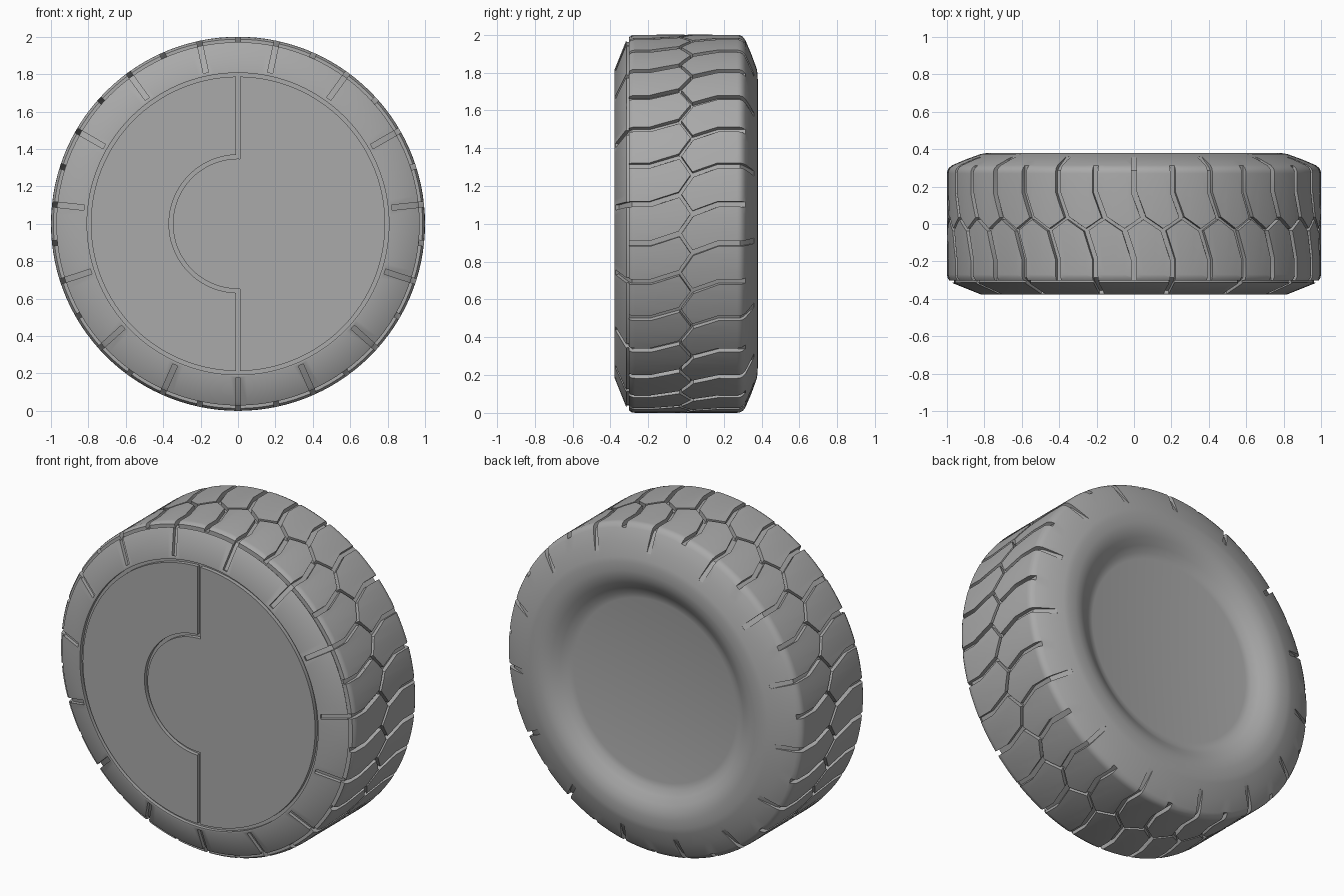
import bpy, bmesh
from math import sin, cos, radians, atan2, sqrt, pi
from mathutils import Vector

cube = bpy.data.objects.get("Cube")
if cube:
    bpy.data.objects.remove(cube)

rubber = bpy.data.materials.new("mid_grey")
rubber.use_nodes = True
GREY = (0.4, 0.4, 0.4, 1)
rubber.diffuse_color = GREY
rubber.node_tree.nodes["Principled BSDF"].inputs["Base Color"].default_value = GREY

CENTRE = Vector((0, 0, 1))
STEP = 12          # degrees between tread grooves
SWING = 3          # how far a groove leans by the time it reaches the middle


def make_object(name, bm):
    bmesh.ops.recalc_face_normals(bm, faces=bm.faces)
    mesh = bpy.data.meshes.new(name)
    bm.to_mesh(mesh)
    bm.free()
    mesh.materials.append(rubber)
    obj = bpy.data.objects.new(name, mesh)
    bpy.context.collection.objects.link(obj)
    return obj


def radial(deg):
    return Vector((sin(radians(deg)), 0, cos(radians(deg))))


def bridge(bm, rings, closed):
    """Skin a row of equal vertex loops; cap the ends when open."""
    n = len(rings[0])
    for i in range(len(rings) if closed else len(rings) - 1):
        a, b = rings[i], rings[(i + 1) % len(rings)]
        for j in range(n):
            k = (j + 1) % n
            bm.faces.new((a[j], a[k], b[k], b[j]))
    if not closed:
        bm.faces.new(rings[0])
        bm.faces.new(rings[-1])


def lathe(name, profile, segments):
    bm = bmesh.new()
    rings = [[bm.verts.new(CENTRE + radial(360 * i / segments) * r + Vector((0, y, 0)))
              for i in range(segments)] for r, y in profile]
    bridge(bm, rings, False)
    return make_object(name, bm)


def groove(bm, path, half_width, closed=False):
    """Box-section cutter along (degrees, y, radius, outward tilt, depth) points."""
    pos = [CENTRE + radial(a) * r + Vector((0, y, 0)) for a, y, r, _, _ in path]
    rings, n = [], len(path)
    for i, (a, y, r, tilt, depth) in enumerate(path):
        before = pos[(i - 1) % n] if closed or i else pos[i]
        after = pos[(i + 1) % n] if closed or i < n - 1 else pos[i]
        t = radians(tilt)
        normal = radial(a) * cos(t) + Vector((0, sin(t), 0))
        side = (after - before).cross(normal).normalized() * half_width
        up, down = pos[i] + normal * 0.05, pos[i] - normal * depth
        rings.append([bm.verts.new(p) for p in (up - side, up + side, down + side, down - side)])
    bridge(bm, rings, closed)


def cut(target, name, bm):
    cutter = make_object(name, bm)
    cutter.hide_render = True
    mod = target.modifiers.new(name, 'BOOLEAN')
    mod.operation, mod.solver, mod.object = 'DIFFERENCE', 'EXACT', cutter
    bpy.context.view_layer.objects.active = target
    bpy.ops.object.modifier_apply(modifier=mod.name)
    bpy.data.objects.remove(cutter)


# Tyre body: shallow seat in front, rounded dish behind
tyre = lathe("tyre", [
    (.807, -.355), (.807, -.377), (.815, -.378), (.965, -.318), (.985, -.305),
    (.997, -.287), (1, -.27), (1, 0), (1, .27), (.998, .285), (.99, .3),
    (.972, .314), (.9, .345), (.82, .374), (.79, .379), (.74, .38), (.70, .374),
    (.66, .356), (.62, .33), (.585, .307), (.55, .3)], 120)

# Tread grooves: every other one runs on over the sidewall
front, back, middle, edge = (bmesh.new() for _ in range(4))
zigzag = []
for i in range(360 // STEP):
    a = i * STEP
    path = [(a - SWING, -.03, 1, 0, .028), (a, -.19, 1, 0, .028), (a, -.285, 1, 0, .028)]
    if i % 2:
        path += [(a, -.32, .968, -50, .025), (a, -.372, .825, -68, .018)]
    else:
        path.append((a, -.308, 1, 0, .028))
    groove(front, path, .014)

    path = [(a + SWING, .03, 1, 0, .028), (a, .17, 1, 0, .028), (a, .285, 1, 0, .028)]
    if i % 2:
        path.append((a, .315, 1, 0, .028))
    else:
        path += [(a, .32, .968, 50, .022), (a, .36, .86, 68, .002)]
    groove(back, path, .014)
    zigzag += [(a - SWING, -.035, 1, 0, .026), (a + SWING, .035, 1, 0, .026)]
groove(middle, zigzag, .011, closed=True)

# Fine line around the front shoulder
groove(edge, [(3 * i + 1, -.308, .978, 0, .016) for i in range(120)], .006, closed=True)

for name, bm in (("front_grooves", front), ("back_grooves", back),
                 ("middle_groove", middle), ("shoulder_groove", edge)):
    cut(tyre, name, bm)


# Front cover: two interlocking plates with a narrow gap between them
def arc(r, x, side, steps=64):
    """Points from top to bottom along the given side, ending on the line x."""
    start = atan2(sqrt(r * r - x * x), x * side)
    return [(side * r * cos(start - 2 * start * i / steps),
             r * sin(start - 2 * start * i / steps)) for i in range(steps + 1)]


def plate(name, outline):
    bm = bmesh.new()
    rings = [[bm.verts.new(CENTRE + Vector((x, y, z))) for x, z in outline]
             for y in (-.378, -.35)]
    bridge(bm, rings, False)
    return make_object(name, bm)


GAP = .011
left_plate = plate("left_cover_plate", arc(.787, GAP, 1) + arc(.348, GAP, -1)[::-1])
right_plate = plate("right_cover_plate", arc(.787, -GAP, -1) + arc(.369, -GAP, -1)[::-1])

# Smooth curves, crisp groove edges
bpy.ops.object.select_all(action='DESELECT')
for obj in (tyre, left_plate, right_plate):
    obj.select_set(True)
bpy.context.view_layer.objects.active = tyre
bpy.ops.object.shade_smooth_by_angle(angle=pi / 6)
